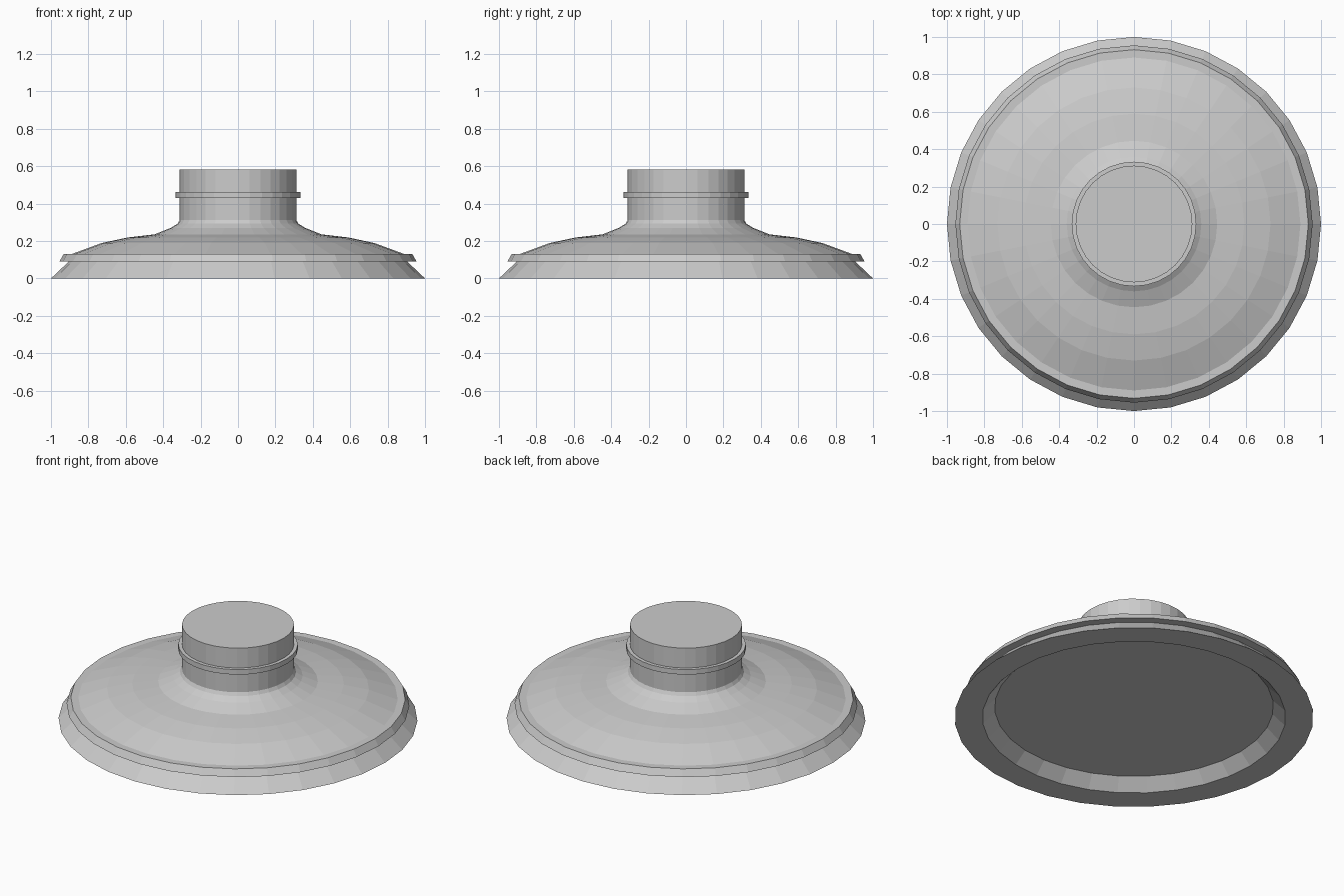
import bpy
import math

if "Cube" in bpy.data.objects:
    bpy.data.objects.remove(bpy.data.objects["Cube"])

SIDES = 32


def lathe(name, profile, closed=False):
    """Spin (radius, z) points around z; open profiles get flat end caps."""
    n = len(profile)
    verts = []
    for r, z in profile:
        for k in range(SIDES):
            a = 2 * math.pi * k / SIDES
            verts.append((r * math.cos(a), r * math.sin(a), z))
    faces = []
    for i in range(n if closed else n - 1):
        p, q = i * SIDES, ((i + 1) % n) * SIDES
        for k in range(SIDES):
            m = (k + 1) % SIDES
            faces.append((p + k, p + m, q + m, q + k))
    if not closed:
        faces.append(tuple(reversed(range(SIDES))))
        faces.append(tuple(range((n - 1) * SIDES, n * SIDES)))
    mesh = bpy.data.meshes.new(name)
    mesh.from_pydata(verts, [], faces)
    mesh.update()
    obj = bpy.data.objects.new(name, mesh)
    bpy.context.collection.objects.link(obj)
    return obj


# Domed body: recessed underside, flared skirt, dome, flared neck and flat top
lathe("domed_body", [
    (0.777, 0.068), (0.845, 0.0), (1.0, 0.0), (0.905, 0.09),
    (0.89, 0.13), (0.73, 0.189), (0.59, 0.219), (0.445, 0.236),
    (0.36, 0.27), (0.323, 0.293), (0.312, 0.312), (0.312, 0.583),
])

# Bands wrapped around the rim and the neck
lathe("rim_band", [(0.87, 0.09), (0.955, 0.09), (0.932, 0.13), (0.87, 0.13)], closed=True)
lathe("neck_collar", [(0.30, 0.43), (0.333, 0.43), (0.333, 0.461), (0.30, 0.461)], closed=True)
